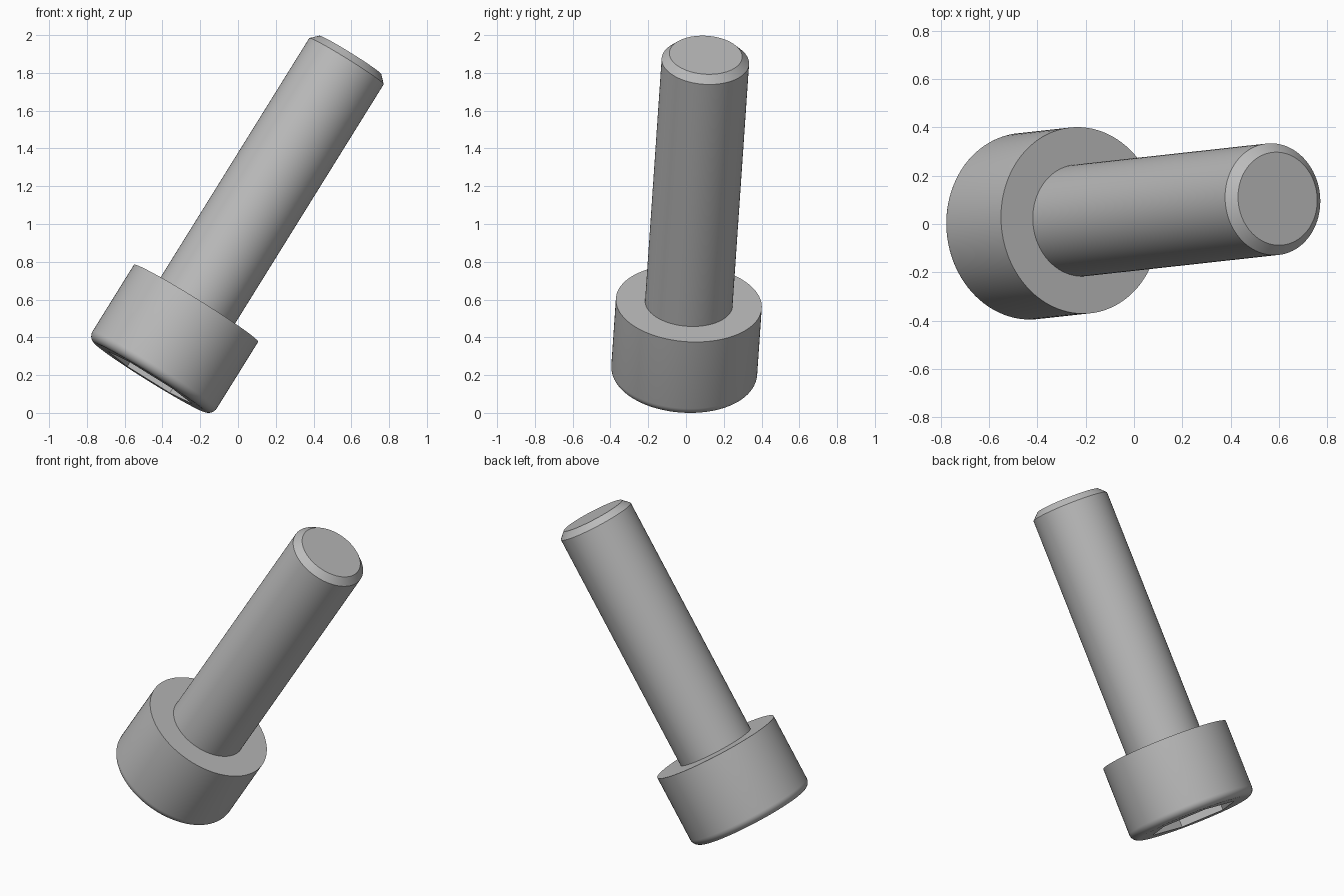
import bpy, bmesh, math
from mathutils import Matrix, Vector

cube = bpy.data.objects.get("Cube")
if cube:
    bpy.data.objects.remove(cube, do_unlink=True)

SEGMENTS = 96
HEAD_R, HEAD_H, FILLET = 0.387, 0.464, 0.048
SHANK_R, SHANK_L, CHAMFER = 0.232, 1.55, 0.039
SOCKET_FLAT, SOCKET_DEPTH = 0.23, 0.232

steel = bpy.data.materials.new("steel_grey")
steel.use_nodes = True
grey = (0.5, 0.5, 0.5, 1)
steel.diffuse_color = grey
steel.node_tree.nodes["Principled BSDF"].inputs["Base Color"].default_value = grey

# Tilted frame: local z runs from the head to the tip
axis = Vector((0.527, 0.058, 0.848)).normalized()
side = Vector((0, 1, 0)).cross(axis).normalized()
frame = Matrix((side, axis.cross(side), axis)).transposed().to_4x4()
frame.translation = (-0.4665, -0.012, 0.187)


def round_section(radius):
    return lambda angle: radius


def hex_section(flat):
    sector = math.pi / 3
    return lambda angle: flat / math.cos(angle % sector - sector / 2)


def lathe(name, profile):
    """Join rings of (section, height) and cap both ends."""
    bm = bmesh.new()
    rings = []
    for section, z in profile:
        ring = []
        for i in range(SEGMENTS):
            a = math.tau * i / SEGMENTS
            r = section(a + 1e-9)
            ring.append(bm.verts.new((r * math.cos(a), r * math.sin(a), z)))
        rings.append(ring)
    for low, high in zip(rings, rings[1:]):
        for i in range(SEGMENTS):
            j = (i + 1) % SEGMENTS
            bm.faces.new((low[i], low[j], high[j], high[i]))
    bm.faces.new(rings[0])
    bm.faces.new(rings[-1])
    bmesh.ops.recalc_face_normals(bm, faces=bm.faces)
    mesh = bpy.data.meshes.new(name)
    bm.to_mesh(mesh)
    bm.free()
    mesh.materials.append(steel)
    obj = bpy.data.objects.new(name, mesh)
    obj.matrix_world = frame
    bpy.context.collection.objects.link(obj)
    bpy.ops.object.select_all(action="DESELECT")
    obj.select_set(True)
    bpy.context.view_layer.objects.active = obj
    bpy.ops.object.shade_smooth_by_angle(angle=math.radians(30))
    return obj


# Cylinder head with a hexagonal socket and a rounded outer rim
socket = hex_section(SOCKET_FLAT)
head = [(socket, SOCKET_DEPTH), (socket, 0)]
for step in range(9):
    t = step / 8 * math.pi / 2
    head.append((round_section(HEAD_R - FILLET + FILLET * math.sin(t)),
                 FILLET - FILLET * math.cos(t)))
head.append((round_section(HEAD_R), HEAD_H))
lathe("socket_head", head)

# Plain shank with a chamfered tip, rooted slightly inside the head
tip = HEAD_H + SHANK_L
lathe("shank", [
    (round_section(SHANK_R), HEAD_H - 0.05),
    (round_section(SHANK_R), tip - CHAMFER),
    (round_section(SHANK_R - CHAMFER), tip),
])
